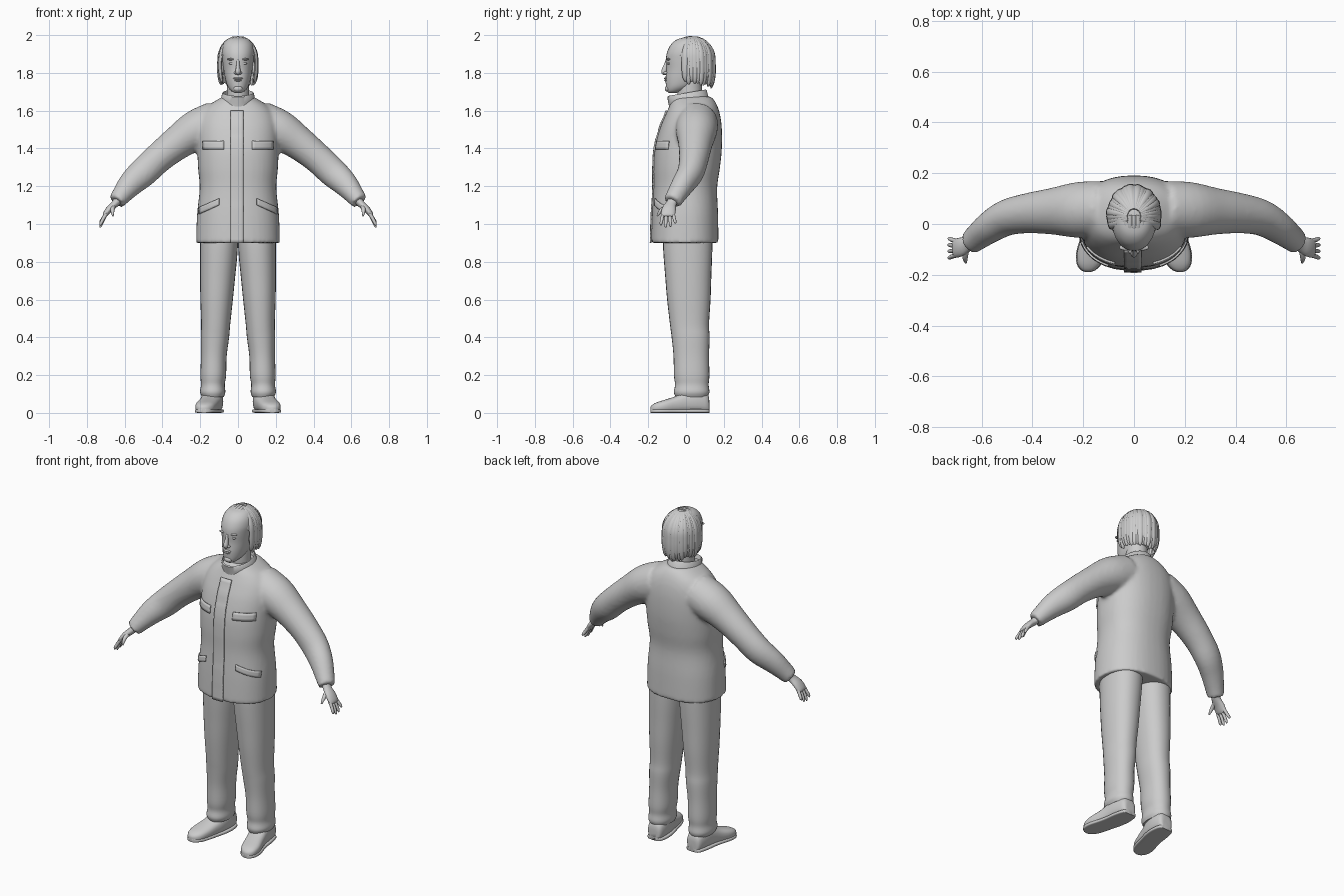
import bpy, bmesh, math, random
from mathutils import Vector, Matrix

if "Cube" in bpy.data.objects:
    bpy.data.objects.remove(bpy.data.objects["Cube"])

random.seed(4)
GREY = bpy.data.materials.new("plain grey")
GREY.diffuse_color = (0.6, 0.6, 0.6, 1)
GREY.use_nodes = True
GREY.node_tree.nodes["Principled BSDF"].inputs["Base Color"].default_value = GREY.diffuse_color
X, Y, Z = Vector((1, 0, 0)), Vector((0, 1, 0)), Vector((0, 0, 1))


def catmull(rows, k=4):
    """Smooth a short table of numbers by interpolating k steps per row."""
    out = []
    for i in range(len(rows) - 1):
        p = [rows[max(0, min(len(rows) - 1, i + j))] for j in (-1, 0, 1, 2)]
        for s in range(k):
            t = s / k
            out.append([0.5 * (2 * b + (c - a) * t + (2 * a - 5 * b + 4 * c - d) * t * t
                               + (3 * b - a - 3 * c + d) * t ** 3) for a, b, c, d in zip(*p)])
    return out + [list(rows[-1])]


def loft(bm, rings, n=24, p=2.0):
    """Closed skin over rings of (centre, a, b, U, V)."""
    loops = []
    for c, a, b, u, v in rings:
        loop = []
        for i in range(n):
            t = 2 * math.pi * i / n
            cs, sn = math.cos(t), math.sin(t)
            loop.append(bm.verts.new(c + u * a * math.copysign(abs(cs) ** (2 / p), cs)
                                     + v * b * math.copysign(abs(sn) ** (2 / p), sn)))
        loops.append(loop)
    for l0, l1 in zip(loops, loops[1:]):
        for i in range(n):
            bm.faces.new((l0[i], l0[(i + 1) % n], l1[(i + 1) % n], l1[i]))
    bm.faces.new(loops[0])
    bm.faces.new(loops[-1])


def upright(bm, rows, n=24, p=2.0, k=4):
    """Loft along z from rows of (z, x centre, half width, y front, y back)."""
    loft(bm, [(Vector((x, (f + b) / 2, z)), w, (b - f) / 2, X, Y)
              for z, x, w, f, b in catmull(rows, k)], n, p)


def tube(bm, rows, ref=Y, n=16, k=3, side=1):
    """Loft along a path from rows of (x, y, z, a, b)."""
    rows = catmull(rows, k)
    pts = [Vector((side * r[0], r[1], r[2])) for r in rows]
    rings = []
    for i, r in enumerate(rows):
        t = (pts[min(i + 1, len(pts) - 1)] - pts[max(i - 1, 0)]).normalized()
        u = t.cross(ref).normalized()
        rings.append((pts[i], r[3], r[4], u, u.cross(t)))
    loft(bm, rings, n)


def blob(bm, c, r):
    m = Matrix.Translation(c) @ Matrix.Diagonal((*r, 1))
    bmesh.ops.create_uvsphere(bm, u_segments=20, v_segments=12, radius=1, matrix=m)


def finish(name, bm, mirror=False, angle=50):
    bmesh.ops.recalc_face_normals(bm, faces=bm.faces)
    me = bpy.data.meshes.new(name)
    bm.to_mesh(me)
    bm.free()
    me.materials.append(GREY)
    ob = bpy.data.objects.new(name, me)
    bpy.context.collection.objects.link(ob)
    bpy.ops.object.select_all(action='DESELECT')
    ob.select_set(True)
    bpy.context.view_layer.objects.active = ob
    bpy.ops.object.shade_smooth_by_angle(angle=math.radians(angle))
    if mirror:
        m = ob.modifiers.new("mirror", 'MIRROR')
        m.use_mirror_merge = False
    return ob


# Jacket: body and sleeves fused into one skin
BODY = [(0.90, 0, .222, -.185, .172), (1.05, 0, .217, -.180, .17), (1.19, 0, .203, -.172, .165),
        (1.30, 0, .212, -.172, .18), (1.40, 0, .215, -.165, .19), (1.50, 0, .215, -.14, .19),
        (1.57, 0, .20, -.112, .182), (1.62, 0, .165, -.09, .168), (1.655, 0, .115, -.075, .15),
        (1.675, 0, .08, -.06, .13)]
SLEEVE = [(.12, .06, 1.535, .115, .11), (.22, .055, 1.495, .108, .11), (.32, .05, 1.43, .09, .092),
          (.42, .042, 1.35, .08, .079), (.50, .025, 1.275, .078, .071), (.565, -.012, 1.215, .068, .062),
          (.615, -.05, 1.155, .053, .053), (.643, -.072, 1.118, .045, .048)]
bm = bmesh.new()
upright(bm, BODY, 40, 2.3)
for s in (-1, 1):
    tube(bm, SLEEVE, Y, 28, 4, s)
jacket = finish("jacket", bm)
r = jacket.modifiers.new("fuse", 'REMESH')
r.mode, r.voxel_size, r.use_smooth_shade = 'VOXEL', 0.011, True
sm = jacket.modifiers.new("relax", 'SMOOTH')
sm.factor, sm.iterations = 0.5, 5


# Jacket trim: thin plates that follow the front of the body
def front_y(x, z):
    rows = catmull(BODY, 8)
    row = min(rows, key=lambda q: abs(q[0] - z))
    h = (row[4] - row[3]) / 2
    return (row[3] + row[4]) / 2 - h * max(0, 1 - abs(x / row[2]) ** 2.3) ** (1 / 2.3)


def trim(name, x0, x1, zlow, zhigh, nx, nz, mirror):
    bm = bmesh.new()
    grid = []
    for i in range(nx + 1):
        x = x0 + (x1 - x0) * i / nx
        lo, hi = zlow(x), zhigh(x)
        zs = [lo + (hi - lo) * j / nz for j in range(nz + 1)]
        grid.append([bm.verts.new((x, front_y(x, z) - 0.003, z)) for z in zs])
    for a, b in zip(grid, grid[1:]):
        for j in range(nz):
            bm.faces.new((a[j], b[j], b[j + 1], a[j + 1]))
    ob = finish(name, bm, mirror, 40)
    so = ob.modifiers.new("thickness", 'SOLIDIFY')
    so.thickness, so.offset = 0.008, 0


trim("front_placket", -.04, .03, lambda x: .90, lambda x: 1.60, 5, 36, False)
trim("chest_pocket_flap", .075, .185, lambda x: 1.395, lambda x: 1.44, 8, 3, True)
trim("hip_pocket_flap", .10, .205, lambda x: 1.10 - .45 * (x - .1),
     lambda x: 1.135 - .45 * (x - .1), 10, 3, True)

# Stand-up collar, tilted forward, with an inner wall
bm = bmesh.new()
tilt = Vector((0, 1, .17)).normalized()
loft(bm, [(Vector((0, y, z)), a, b, X, tilt) for y, z, a, b in
          [(.03, 1.60, .115, .115), (.022, 1.635, .10, .112), (.012, 1.66, .09, .107),
           (.005, 1.69, .085, .106), (.005, 1.695, .08, .10), (.008, 1.67, .076, .095),
           (.012, 1.64, .07, .085)]], 36)
finish("collar", bm)

# Trousers with soft folds at knee and ankle
bm = bmesh.new()
upright(bm, [(.085, .133, .058, -.055, .115), (.11, .134, .067, -.064, .124), (.15, .133, .063, -.058, .12),
             (.20, .131, .068, -.064, .124), (.30, .128, .068, -.066, .122), (.40, .122, .075, -.076, .125),
             (.47, .118, .077, -.085, .122), (.60, .113, .086, -.10, .13), (.72, .108, .093, -.11, .134),
             (.82, .103, .098, -.118, .138), (.90, .10, .10, -.122, .14), (1.0, .098, .10, -.12, .14)], 28, 2.2)
finish("trouser_leg", bm, True)

# Shoes, toes turned slightly out, on flat soles
SHOE = [(.124, .13, .02, .05), (.115, .13, .042, .10), (.06, .133, .055, .125), (.0, .14, .056, .115),
        (-.05, .152, .055, .09), (-.11, .168, .056, .07), (-.155, .176, .047, .056), (-.18, .18, .028, .042),
        (-.188, .181, .01, .03)]
for name, grow, height in (("shoe", 0, None), ("sole", .003, .02)):
    bm = bmesh.new()
    rings = []
    for y, x, w, h in catmull(SHOE, 3):
        h = height or h
        rings.append((Vector((x, y, h / 2)), w + grow, h / 2, X, Z))
    loft(bm, rings, 24, 2.6 if not height else 5)
    finish(name, bm, True)

# Hands: palm, fingers, thumb
bm = bmesh.new()
tube(bm, [(.625, -.06, 1.14, .026, .028), (.65, -.078, 1.108, .02, .028), (.68, -.09, 1.08, .018, .037),
          (.703, -.096, 1.05, .014, .037), (.71, -.097, 1.04, .006, .03)])
for k, length in enumerate((.052, .064, .06, .042)):
    y, d = -.122 + k * .018, (k - 1.5) * .007
    tube(bm, [(.695, y, 1.06, .010, .009), (.714, y + d / 2, 1.045 - length * .35, .0095, .0085),
              (.726, y + d, 1.045 - length * .8, .008, .0075), (.729, y + d, 1.045 - length, .003, .003)], Y, 10)
tube(bm, [(.66, -.09, 1.10, .014, .014), (.664, -.122, 1.08, .011, .012), (.664, -.14, 1.062, .009, .009),
          (.662, -.152, 1.042, .004, .004)], X, 10)
finish("hand", bm, True)

# Neck and head
bm = bmesh.new()
upright(bm, [(1.60, 0, .064, -.03, .10), (1.68, 0, .058, -.045, .085), (1.76, 0, .058, -.04, .085)])
finish("neck", bm)
bm = bmesh.new()
upright(bm, [(1.694, 0, .018, -.092, -.05), (1.705, 0, .036, -.102, -.01), (1.73, 0, .055, -.106, .045),
             (1.77, 0, .068, -.108, .09), (1.82, 0, .077, -.104, .115), (1.87, 0, .083, -.106, .125),
             (1.91, 0, .086, -.10, .125), (1.95, 0, .078, -.08, .115), (1.978, 0, .055, -.045, .085),
             (1.988, 0, .02, 0, .04)], 32, 2.1)
finish("head", bm)

# Face: nose, lips, chin, then paired brows, eyes, nostrils, ears
bm = bmesh.new()
tube(bm, [(0, -.098, 1.868, .008, .010), (0, -.106, 1.84, .009, .012), (0, -.114, 1.815, .013, .015),
          (0, -.116, 1.802, .013, .014), (0, -.105, 1.793, .006, .006)], Y, 14)
finish("nose", bm)
bm = bmesh.new()
for z, w in ((1.771, .026), (1.761, .022)):
    blob(bm, (0, -.106, z), (w, .010, .006))
blob(bm, (0, -.098, 1.716), (.024, .014, .016))
finish("lips_and_chin", bm)
bm = bmesh.new()
blob(bm, (.034, -.092, 1.872), (.024, .012, .006))
blob(bm, (.032, -.089, 1.85), (.015, .010, .007))
blob(bm, (.012, -.107, 1.80), (.009, .012, .008))
finish("brow_eye_nostril", bm, True)
bm = bmesh.new()
blob(bm, (.083, .008, 1.825), (.012, .02, .034))
finish("ear", bm, True)

# Hair: a scalp shell cut at the hairline, under long overlapping locks
C, R = Vector((0, .03, 1.872)), (.098, .115, .117)
bm = bmesh.new()
bmesh.ops.create_uvsphere(bm, u_segments=40, v_segments=28, radius=1,
                          matrix=Matrix.Translation(C) @ Matrix.Diagonal((*R, 1)))
bmesh.ops.bisect_plane(bm, geom=bm.verts[:] + bm.edges[:] + bm.faces[:], plane_co=(0, 0, 1.855),
                       plane_no=(0, 1.25, 1), clear_inner=True)
cap = finish("hair_cap", bm)
so = cap.modifiers.new("thickness", 'SOLIDIFY')
so.thickness = 0.012

bm = bmesh.new()
COUNT = 25
for i in range(COUNT):
    phi = math.radians(-108 + 216 * i / (COUNT - 1))
    out = Vector((math.sin(phi), math.cos(phi), 0))
    drop = 1.735 + .02 * abs(math.sin(phi)) - random.uniform(0, .02)
    lift = random.uniform(.0, .006)
    rows = []
    for j in range(6):
        th = math.radians(14 + 15.2 * j)
        p = C + Vector(((R[0] + lift) * math.sin(th) * out.x, (R[1] + lift) * math.sin(th) * out.y,
                        R[2] * math.cos(th)))
        rows.append((*p, .006 + .011 * math.sin(th), .008))
    side = Vector(((R[0] + lift) * out.x, (R[1] + lift) * out.y, 0))
    for f, shrink, a in ((.5, 1.0, .017), (.85, .93, .013), (1, .88, .004)):
        p = Vector((C.x, C.y, C.z + (drop - C.z) * f)) + side * shrink
        rows.append((*p, a, .009 if f < 1 else .003))
    tube(bm, rows, out + Z * .35, 8, 2)
# Short locks combed back from the hairline
for i in range(9):
    x = -.064 + .016 * i
    rows = []
    for y in (-.062, -.03, .0, .035):
        y += .5 * abs(x) * (y < -.02)
        q = max(.05, 1 - (x / R[0]) ** 2 - ((y - C.y) / R[1]) ** 2)
        rows.append((x, y, C.z + R[2] * math.sqrt(q), .010, .007))
    tube(bm, rows, Z, 8, 2)
finish("hair_locks", bm)
